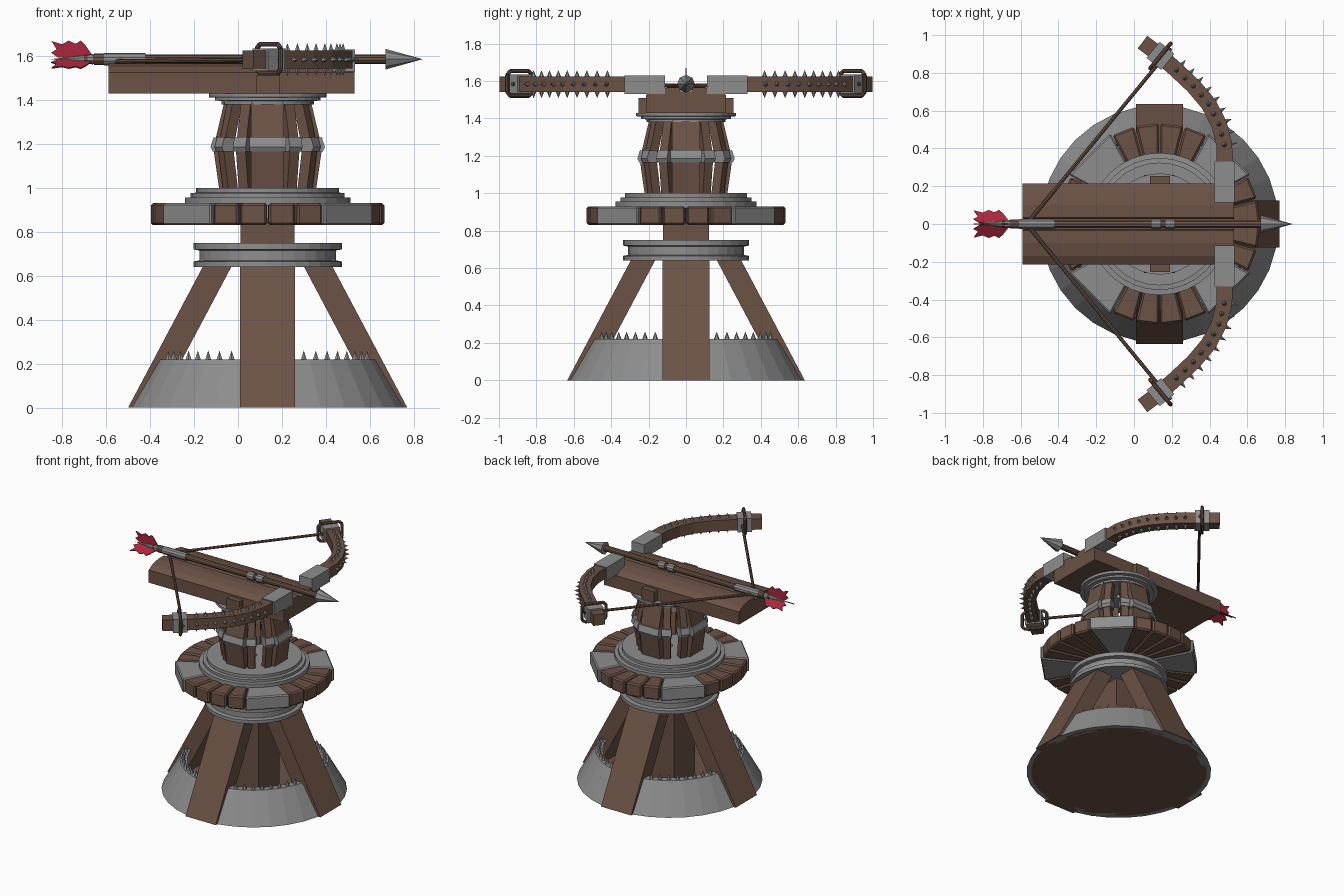
import bpy, bmesh, math
from mathutils import Matrix, Vector

if "Cube" in bpy.data.objects:
    bpy.data.objects.remove(bpy.data.objects["Cube"])

CX = 0.135          # axis of the stand
ARROW_Z = 1.585
PLAN = Matrix.Rotation(-math.pi / 2, 4, 'X')   # lays an (a, b) outline flat in x, y


def material(name, rgb):
    m = bpy.data.materials.new(name)
    m.diffuse_color = (*rgb, 1)
    m.use_nodes = True
    m.node_tree.nodes["Principled BSDF"].inputs["Base Color"].default_value = m.diffuse_color
    return m


WOOD = material("wood", (0.15, 0.085, 0.06))
METAL = material("metal", (0.27, 0.27, 0.27))
RED = material("red feather", (0.40, 0.02, 0.045))


def finish(name, bm, mat, mirror=False, bevel=0):
    bmesh.ops.recalc_face_normals(bm, faces=bm.faces)
    me = bpy.data.meshes.new(name)
    bm.to_mesh(me)
    bm.free()
    ob = bpy.data.objects.new(name, me)
    bpy.context.collection.objects.link(ob)
    me.materials.append(mat)
    if bevel:
        b = ob.modifiers.new("bevel", 'BEVEL')
        b.width, b.segments = bevel, 1
    if mirror:
        m = ob.modifiers.new("mirror", 'MIRROR')
        m.use_axis = (False, True, False)
        m.use_clip = False
    return ob


def prism(bm, pts, width, M=Matrix()):
    """Outline (a, b) in the x-z plane, given a thickness along y, then moved by M."""
    a = [bm.verts.new(M @ Vector((x, -width / 2, z))) for x, z in pts]
    b = [bm.verts.new(M @ Vector((x, width / 2, z))) for x, z in pts]
    bm.faces.new(a)
    bm.faces.new(b[::-1])
    for i in range(len(pts)):
        j = (i + 1) % len(pts)
        bm.faces.new((a[j], a[i], b[i], b[j]))


def box(bm, x0, x1, y0, y1, z0, z1):
    prism(bm, [(x0, z0), (x1, z0), (x1, z1), (x0, z1)], y1 - y0,
          Matrix.Translation((0, (y0 + y1) / 2, 0)))


def tube(bm, p, q, r1, r2=None, sides=8):
    p, q = Vector(p), Vector(q)
    d = q - p
    M = Matrix.Translation((p + q) / 2) @ d.to_track_quat('Z', 'Y').to_matrix().to_4x4()
    bmesh.ops.create_cone(bm, cap_ends=True, segments=sides, radius1=r1,
                          radius2=r1 if r2 is None else r2, depth=d.length, matrix=M)


def around(deg):
    return Matrix.Translation((CX, 0, 0)) @ Matrix.Rotation(math.radians(deg), 4, 'Z')


def lathe(name, prof, mat, sides=32):
    """Closed (r, z) profile turned about the stand axis."""
    bm = bmesh.new()
    rings = [[bm.verts.new(around(360 * i / sides) @ Vector((r, 0, z))) for r, z in prof]
             for i in range(sides)]
    n = len(prof)
    for i in range(sides):
        A, B = rings[i], rings[(i + 1) % sides]
        for k in range(n):
            bm.faces.new((A[k], B[k], B[(k + 1) % n], A[(k + 1) % n]))
    return finish(name, bm, mat)


# --- base: floor, sloping metal skirt, legs, column, rim spikes
bm = bmesh.new()
tube(bm, (CX, 0, 0), (CX, 0, 0.02), 0.60, 0.59, 32)
finish("base_floor", bm, WOOD)
lathe("base_skirt", [(0.63, 0), (0.505, 0.22), (0.455, 0.22), (0.57, 0.0)], METAL)

bm = bmesh.new()
for k in range(4):
    prism(bm, [(0.635, 0), (0.285, 0.66), (0.155, 0.66), (0.505, 0)], 0.25, around(90 * k))
finish("legs", bm, WOOD)

bm = bmesh.new()
box(bm, CX - 0.123, CX + 0.123, -0.123, 0.123, 0.01, 0.86)
finish("column", bm, WOOD)

bm = bmesh.new()
for k in range(4):
    for j in range(8):
        p = around(90 * k + 20 + 50 * j / 7) @ Vector((0.48, 0, 0.215))
        tube(bm, p, p + Vector((0, 0, 0.045)), 0.017, 0, 6)
finish("rim_spikes", bm, METAL)

# --- collar under the turntable
lathe("lower_collar", [(0.1, 0.64), (0.337, 0.64), (0.337, 0.665), (0.31, 0.67), (0.31, 0.715),
                       (0.337, 0.72), (0.337, 0.75), (0.1, 0.75)], METAL)

# --- turntable: four plank groups with metal blocks on the diagonals
def wedge(bm, mid, span, r0, r1):
    h = math.radians(span / 2)
    pts = [(r * math.cos(t), r * math.sin(t)) for r, t in ((r0, -h), (r1, -h), (r1, h), (r0, h))]
    prism(bm, pts, 0.10, around(mid) @ Matrix.Translation((0, 0, 0.88)) @ PLAN)


planks, blocks = bmesh.new(), bmesh.new()
for k in range(4):
    for j in range(4):
        wedge(planks, 90 * k + (j - 1.5) * 14.2, 13.2, 0.11, 0.532)
    wedge(blocks, 90 * k + 45, 33, 0.11, 0.545)
finish("turntable_planks", planks, WOOD, bevel=0.01)
finish("turntable_blocks", blocks, METAL, bevel=0.008)
lathe("turntable_plate", [(0.02, 0.92), (0.377, 0.92), (0.377, 0.955), (0.35, 0.957), (0.35, 0.976),
                          (0.325, 0.978), (0.325, 1.0), (0.02, 1.0)], METAL)

# --- cage of bent staves with metal clasps
staves, clasps = bmesh.new(), bmesh.new()
for k in range(12):
    w = 0.15 if k % 3 == 0 else 0.05
    prism(staves, [(0.22, 0.99), (0.247, 1.18), (0.195, 1.40), (0.145, 1.40), (0.195, 1.18),
                   (0.17, 0.99)], w, around(30 * k))
    prism(clasps, [(0.25, 1.165), (0.26, 1.185), (0.246, 1.23), (0.18, 1.225), (0.185, 1.165)],
          w + 0.016, around(30 * k))
finish("cage_staves", staves, WOOD)
finish("cage_clasps", clasps, METAL)
lathe("upper_collar", [(0.02, 1.38), (0.21, 1.38), (0.21, 1.395), (0.24, 1.397), (0.24, 1.41),
                       (0.268, 1.412), (0.268, 1.43), (0.02, 1.43)], METAL)

# --- stock: grooved beam along x, with a post on each side
half = [(0.215, 1.43), (0.215, 1.525), (0.17, 1.55), (0.10, 1.565), (0.035, 1.565), (0.03, 1.545)]
bm = bmesh.new()
prism(bm, half + [(-y, z) for y, z in reversed(half)], 1.12,
      Matrix.Translation((-0.03, 0, 0)) @ Matrix.Rotation(math.pi / 2, 4, 'Z'))
finish("stock", bm, WOOD)
bm = bmesh.new()
box(bm, 0.085, 0.19, 0.2, 0.255, 1.42, 1.51)
finish("stock_posts", bm, WOOD, mirror=True)

# --- bow: curved arms swept along a plan path, mirrored in y
path = [Vector(p) for p in ((0.48, 0.30), (0.478, 0.42), (0.45, 0.53), (0.395, 0.635), (0.315, 0.73),
                            (0.225, 0.815), (0.135, 0.895), (0.045, 0.963))]


def tangent(i):
    return (path[min(i + 1, len(path) - 1)] - path[max(i - 1, 0)]).normalized()


def outward(i):
    t = tangent(i)
    return Vector((t.y, -t.x))


AT_BOW = Matrix.Translation((0, 0, 1.583)) @ PLAN
n = len(path)
bm = bmesh.new()
prism(bm, [tuple(path[i] + outward(i) * 0.042) for i in range(n)] +
      [tuple(path[i] - outward(i) * 0.042) for i in reversed(range(n))], 0.082, AT_BOW)
finish("bow_arms", bm, WOOD, mirror=True)

bm = bmesh.new()
box(bm, 0.427, 0.533, 0.113, 0.33, 1.53, 1.63)
c, t, o = Vector((0.14, 0.89)), tangent(6), outward(6)
prism(bm, [tuple(c + t * a * 0.05 + o * b * 0.055) for a, b in ((-1, -1), (1, -1), (1, 1), (-1, 1))],
      0.102, AT_BOW)
finish("bow_clamps", bm, METAL, mirror=True)

# spikes on the top, bottom and outer faces of the arms
bm = bmesh.new()
for i in range(1, 6):
    for f in (0.0, 0.5):
        p2 = path[i].lerp(path[i + 1], f)
        if i == 5 and f:
            continue
        o2 = outward(i).lerp(outward(i + 1), f)
        p = Vector((p2.x, p2.y, 1.583))
        for d, off in ((Vector((0, 0, 1)), 0.04), (Vector((0, 0, -1)), 0.04),
                       (Vector((o2.x, o2.y, 0)), 0.038)):
            tube(bm, p + d * off, p + d * (off + 0.035), 0.014, 0, 6)
finish("bow_spikes", bm, METAL, mirror=True)

# --- string loops round the arm ends, and the drawn string
bm = bmesh.new()
loop = []
for a, b in ((-1, -.7), (-.75, -1), (.75, -1), (1, -.7), (1, .7), (.75, 1), (-.75, 1), (-1, .7)):
    q = c + o * a * 0.085
    loop.append(Vector((q.x, q.y, 1.587 + b * 0.066)))
for i in range(8):
    tube(bm, loop[i], loop[(i + 1) % 8], 0.011)
tube(bm, (-0.56, 0.01, 1.575), (0.195, 0.93, 1.583), 0.01)
finish("bow_string", bm, WOOD, mirror=True)

# --- arrow
def along(bm, x0, x1, r1, r2=None, sides=10):
    tube(bm, (x0, 0, ARROW_Z), (x1, 0, ARROW_Z), r1, r2, sides)


bm = bmesh.new()
along(bm, -0.70, 0.69, 0.021)
along(bm, -0.655, -0.61, 0.026)
finish("arrow_shaft", bm, WOOD)

bm = bmesh.new()
along(bm, 0.67, 0.84, 0.047, 0, 8)
along(bm, -0.61, -0.42, 0.028)
along(bm, 0.09, 0.142, 0.029)
along(bm, 0.165, 0.218, 0.029)
along(bm, -0.66, -0.85, 0.024, 0)
finish("arrow_metalwork", bm, METAL)

bm = bmesh.new()
vane = [(-0.655, 0.008), (-0.695, 0.065), (-0.715, 0.085), (-0.738, 0.07), (-0.77, 0.084),
        (-0.80, 0.068), (-0.848, 0.082), (-0.825, 0.045), (-0.85, 0.03), (-0.82, 0.008)]
for k in range(3):
    prism(bm, vane, 0.006, Matrix.Translation((0, 0, ARROW_Z)) @
          Matrix.Rotation(math.radians(120 * k), 4, 'X'))
finish("arrow_feathers", bm, RED)
